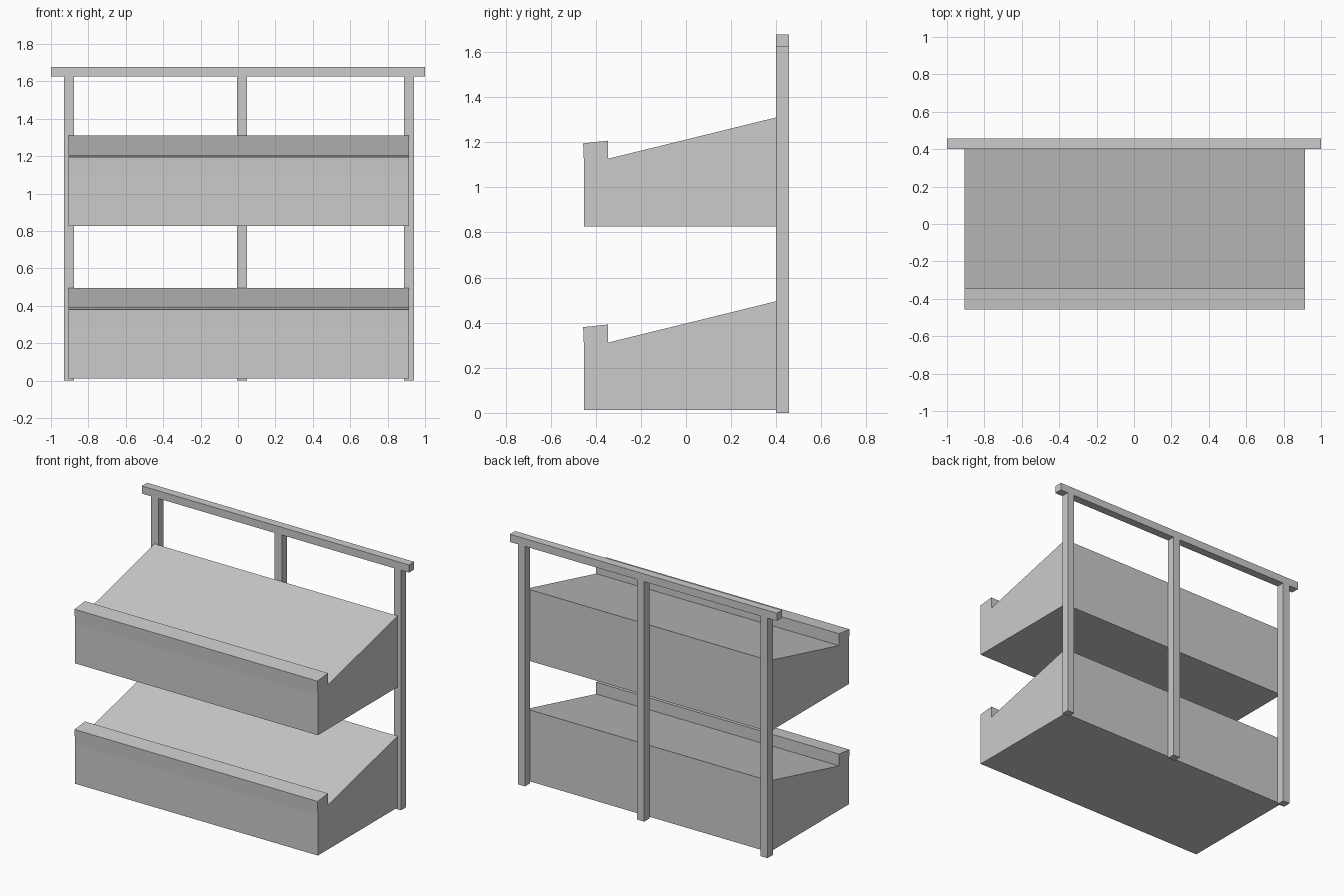
import bpy
import bmesh

if "Cube" in bpy.data.objects:
    bpy.data.objects.remove(bpy.data.objects["Cube"])


def extrude_profile(name, profile, x0, x1):
    """Solid made by sweeping a (y, z) outline along x."""
    bm = bmesh.new()
    face = bm.faces.new([bm.verts.new((x0, y, z)) for y, z in profile])
    swept = bmesh.ops.extrude_face_region(bm, geom=[face], use_keep_orig=True)
    verts = [v for v in swept["geom"] if isinstance(v, bmesh.types.BMVert)]
    bmesh.ops.translate(bm, verts=verts, vec=(x1 - x0, 0, 0))
    bmesh.ops.recalc_face_normals(bm, faces=bm.faces)
    mesh = bpy.data.meshes.new(name)
    bm.to_mesh(mesh)
    bm.free()
    obj = bpy.data.objects.new(name, mesh)
    bpy.context.collection.objects.link(obj)
    return obj


def box(name, x0, x1, y0, y1, z0, z1):
    return extrude_profile(name, [(y0, z0), (y1, z0), (y1, z1), (y0, z1)], x0, x1)


BACK, REAR = 0.40, 0.456
POST_TOP, RAIL_TOP = 1.625, 1.677

# Sloped display shelves with a raised front lip
shelf_profile = [(-0.452, 0), (BACK, 0), (BACK, 0.483), (-0.345, 0.3),
                 (-0.345, 0.38), (-0.456, 0.368), (-0.452, 0.27)]
for label, base in (("lower", 0.012), ("upper", 0.827)):
    extrude_profile(label + "_shelf", [(y, z + base) for y, z in shelf_profile],
                    -0.905, 0.915)

# Three upright posts behind the shelves
for label, x in (("left", -0.903), ("middle", 0.021), ("right", 0.914)):
    box(label + "_post", x - 0.027, x + 0.027, BACK, REAR, 0, POST_TOP)

# Rail across the top of the posts
box("top_rail", -1, 1, BACK, REAR, POST_TOP, RAIL_TOP)
